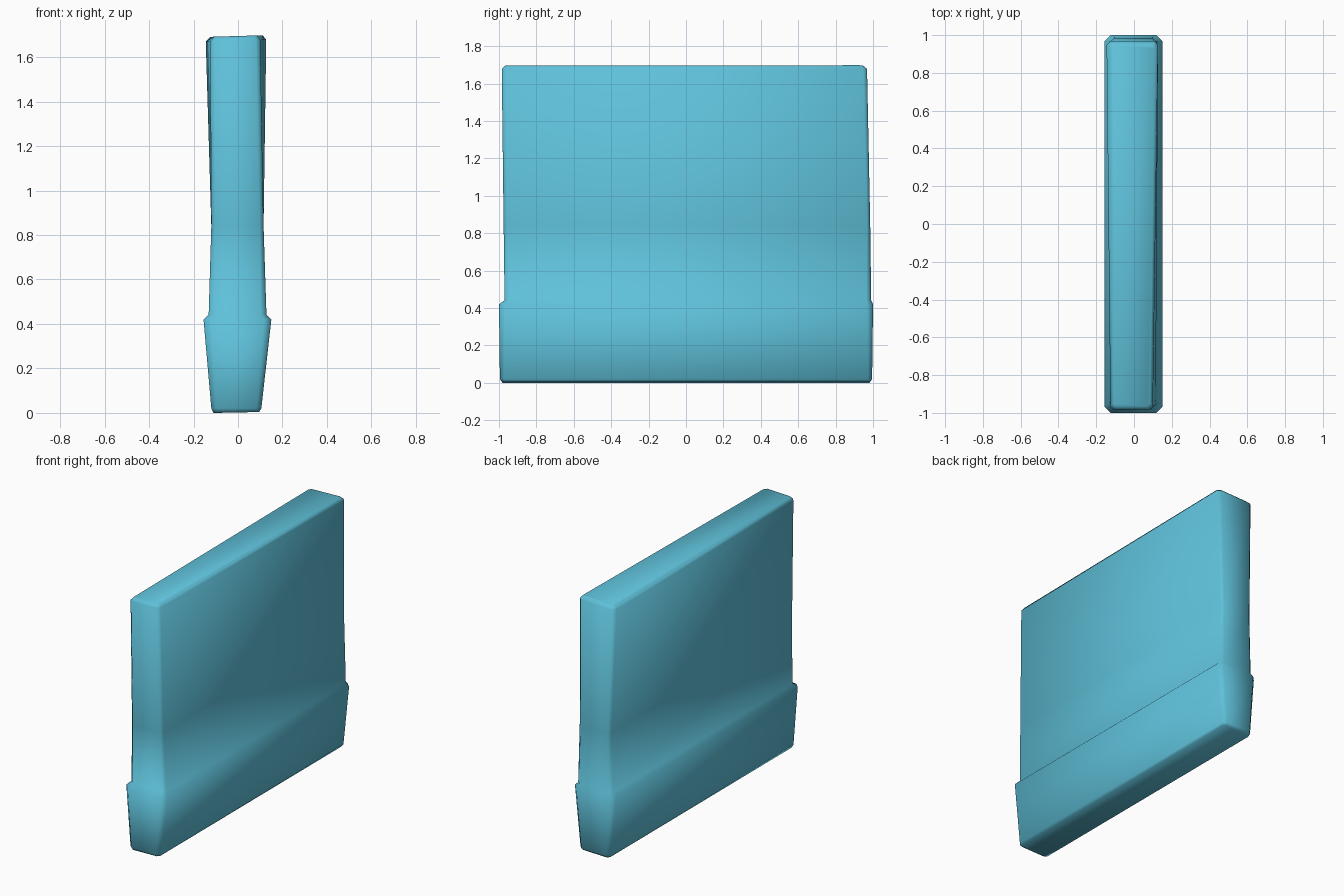
import bpy
import bmesh

cube = bpy.data.objects.get("Cube")
if cube:
    bpy.data.objects.remove(cube)

# Glazed blue for the whole wall
blue = bpy.data.materials.new("teal blue")
blue.use_nodes = True
colour = (0.114, 0.533, 0.70, 1)
blue.diffuse_color = colour
blue.node_tree.nodes["Principled BSDF"].inputs["Base Color"].default_value = colour


def ring(bm, z, front_x, back_x, y_range, cut, tilt=0.0):
    """Horizontal outline with clipped corners; tilt lifts the +x side."""
    (fl, fr), (bl, br), (y0, y1) = front_x, back_x, y_range
    points = [(fl + cut, y0), (fr - cut, y0), (fr, y0 + cut), (br, y1 - cut),
              (br - cut, y1), (bl + cut, y1), (bl, y1 - cut), (fl, y0 + cut)]
    return [bm.verts.new((x, y, z + tilt * x)) for x, y in points]


def build_part(name, rings):
    """Skin a stack of outlines into a closed, smooth solid."""
    bm = bmesh.new()
    loops = [ring(bm, *r) for r in rings]
    for low, high in zip(loops, loops[1:]):
        for i in range(len(low)):
            j = (i + 1) % len(low)
            bm.faces.new((low[i], low[j], high[j], high[i]))
    bm.faces.new(loops[0][::-1])
    bm.faces.new(loops[-1])
    for face in bm.faces:
        face.smooth = True
    bmesh.ops.recalc_face_normals(bm, faces=bm.faces[:])
    mesh = bpy.data.meshes.new(name)
    bm.to_mesh(mesh)
    bm.free()
    mesh.materials.append(blue)
    obj = bpy.data.objects.new(name, mesh)
    bpy.context.collection.objects.link(obj)
    return obj


foot = (-0.12, 0.105)
ledge = (-0.155, 0.15)
shoulder = (-0.132, 0.128)
waist = (-0.12, 0.115)

# Flared plinth, ledge, pinched waist and slightly skewed top in one skin
build_part("wall_slab", [
    (0.002, (-0.11, 0.095), (-0.11, 0.095), (-0.98, 0.98), 0.015, 0.02),
    (0.02, foot, foot, (-0.995, 0.995), 0.022),
    (0.42, ledge, ledge, (-1.0, 1.0), 0.032),
    (0.442, shoulder, shoulder, (-0.97, 0.99), 0.025),
    (0.84, waist, waist, (-0.975, 0.985), 0.018),
    (1.675, (-0.125, 0.10), (-0.145, 0.127), (-0.985, 0.968), 0.02, 0.03),
    (1.695, (-0.108, 0.085), (-0.125, 0.11), (-0.965, 0.945), 0.015, 0.03),
])
